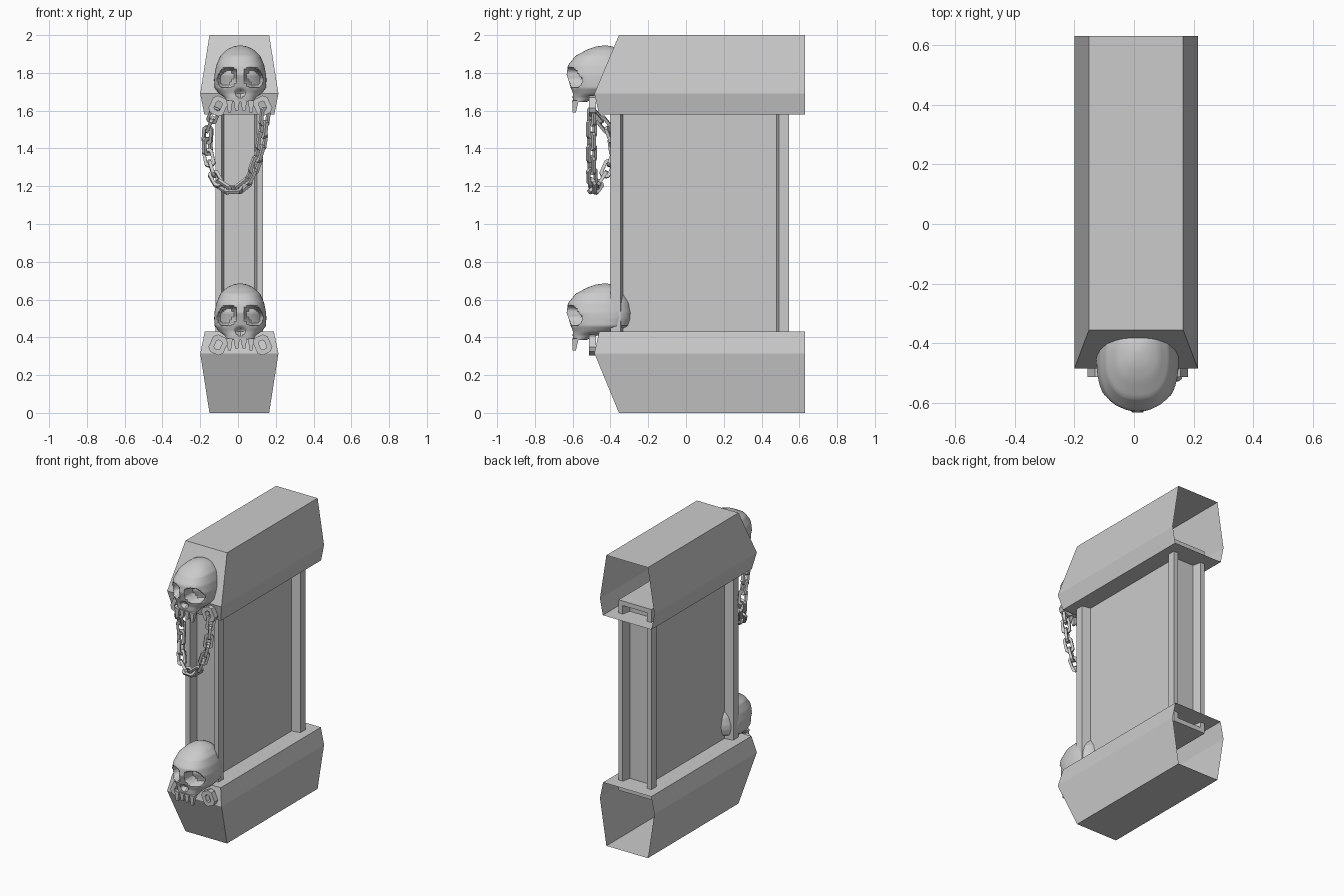
import bpy, bmesh, math
from mathutils import Vector, Matrix

if "Cube" in bpy.data.objects:
    bpy.data.objects.remove(bpy.data.objects["Cube"])

CX = 0.007


def finish(name, bm, smooth=None, fix=True):
    if fix:
        bmesh.ops.recalc_face_normals(bm, faces=bm.faces)
    me = bpy.data.meshes.new(name)
    bm.to_mesh(me)
    bm.free()
    ob = bpy.data.objects.new(name, me)
    bpy.context.collection.objects.link(ob)
    if smooth:
        bpy.context.view_layer.objects.active = ob
        ob.select_set(True)
        bpy.ops.object.shade_smooth_by_angle(angle=math.radians(smooth))
        ob.select_set(False)
    return ob


def box(bm, size, center):
    m = Matrix.Translation(center) @ Matrix.Diagonal((*size, 1))
    return bmesh.ops.create_cube(bm, size=1, matrix=m)["verts"]


# Hollow end blocks, open at the back
def end_block(name, levels, back=0.63):
    bm = bmesh.new()
    rows = [[bm.verts.new((CX + sx * hw, y, z)) for sx, y in
             ((-1, back), (-1, front), (1, front), (1, back))]
            for hw, front, z in levels]
    for a, b in zip(rows, rows[1:]):
        for i in range(3):
            bm.faces.new((a[i], a[i + 1], b[i + 1], b[i]))
    bm.faces.new(rows[0][::-1])
    bm.faces.new(rows[-1])
    finish(name, bm)


end_block("lower_block", [(0.158, -0.355, 0), (0.207, -0.485, 0.315), (0.183, -0.46, 0.43)])
end_block("upper_block", [(0.185, -0.46, 1.58), (0.207, -0.485, 1.69), (0.158, -0.355, 2)])

# Shaft with recessed panels on all four sides
bm = bmesh.new()
box(bm, (0.25, 0.945, 1.31), (CX, 0.0725, 1.015))
bm.faces.ensure_lookup_table()
faces = list(bm.faces)
for axis, border in ((0, 0.075), (1, 0.045)):
    panels = [f for f in faces if abs(f.normal[axis]) > 0.9]
    bmesh.ops.inset_individual(bm, faces=panels, thickness=border)
    bmesh.ops.inset_individual(bm, faces=panels, thickness=0.018, depth=-0.06)
finish("shaft", bm)

# Skull: stacked rounded sections (z, half width, front y, back y)
SECTIONS = [(0.385, 0.07, -0.595, -0.53), (0.41, 0.082, -0.60, -0.47),
            (0.43, 0.112, -0.60, -0.36), (0.46, 0.136, -0.61, -0.30),
            (0.50, 0.138, -0.622, -0.287), (0.53, 0.137, -0.632, -0.285),
            (0.58, 0.127, -0.625, -0.293), (0.63, 0.106, -0.585, -0.32),
            (0.665, 0.07, -0.52, -0.355), (0.68, 0.035, -0.475, -0.39),
            (0.685, 0.008, -0.435, -0.42)]


def section(z):
    for a, b in zip(SECTIONS, SECTIONS[1:]):
        if z <= b[0]:
            t = (z - a[0]) / (b[0] - a[0])
            return [p + (q - p) * t for p, q in zip(a, b)]
    return SECTIONS[-1]


def skull(name, lift):
    bm = bmesh.new()
    seg, rows, cx = 72, [], 0.012
    zs = [0.385 + 0.275 * i / 36 for i in range(37)] + [0.668, 0.675, 0.68, 0.685]
    for z in zs:
        _, hw, front, back = section(z)
        row = []
        for i in range(seg):
            a = math.tau * i / seg
            c, s = math.cos(a), math.sin(a)
            x = hw * math.copysign(abs(c) ** 0.8, c)
            y = (front + back) / 2 + (back - front) / 2 * math.copysign(abs(s) ** 0.85, s)
            if s < 0:
                # slanted eye sockets, nose hole and hollow temples
                u, v = abs(x) - 0.07, z - 0.515
                e = (u / 0.05) ** 2 + ((v + 0.25 * u) / 0.053) ** 2
                n = (x / 0.022) ** 2 + ((z - 0.435) / 0.022) ** 2
                y += 0.07 * min(1, max(0, 1 - e) * 2.6)
                y += 0.03 * min(1, max(0, 1 - n) * 2)
            row.append(bm.verts.new((cx + x, y, z + lift)))
        rows.append(row)
    for a, b in zip(rows, rows[1:]):
        for i in range(seg):
            j = (i + 1) % seg
            bm.faces.new((a[i], a[j], b[j], b[i]))
    bm.faces.new(rows[0][::-1])
    bm.faces.new(rows[-1])
    # Tapered upper teeth
    for k in range(4):
        h = 0.065 if k in (0, 3) else 0.055
        x = cx + (k - 1.5) * 0.038
        verts = box(bm, (0.034, 0.035, h), (x, -0.585, 0.395 - h / 2 + lift))
        for v in verts:
            if v.co.z < 0.36 + lift:
                v.co.x = x + (v.co.x - x) * 0.45
                v.co.y = -0.592 + (v.co.y + 0.585) * 0.5
    finish(name, bm, 40)


skull("lower_skull", 0)
skull("upper_skull", 1.26)


# Chain link: rounded-corner loop with square section, long axis on z
def add_link(bm, matrix, width, length, thick, depth):
    def loop(w, l, y):
        c = w * 0.45
        pts = [(w, l - c), (w - c, l), (c - w, l), (-w, l - c),
               (-w, c - l), (c - w, -l), (w - c, -l), (w, c - l)]
        return [bm.verts.new(matrix @ Vector((x, y, z))) for x, z in pts]
    w, l, d = width / 2, length / 2, depth / 2
    loops = [loop(w, l, -d), loop(w, l, d),
             loop(w - thick, l - thick, d), loop(w - thick, l - thick, -d)]
    for k in range(4):
        a, b = loops[k], loops[(k + 1) % 4]
        for i in range(8):
            j = (i + 1) % 8
            bm.faces.new((a[i], a[j], b[j], b[i]))


# Hanging chain, its left strand swinging back beside the shaft
PATH = [Vector(p) for p in (
    (-0.12, -0.49, 1.60), (-0.16, -0.41, 1.50), (-0.165, -0.375, 1.40),
    (-0.14, -0.42, 1.28), (-0.095, -0.47, 1.20), (-0.03, -0.495, 1.17),
    (0.04, -0.495, 1.20), (0.09, -0.50, 1.30), (0.125, -0.50, 1.42), (0.145, -0.50, 1.60))]
lengths = [(b - a).length for a, b in zip(PATH, PATH[1:])]


def along(s):
    for a, b, l in zip(PATH, PATH[1:], lengths):
        if s <= l:
            return a.lerp(b, s / l)
        s -= l
    return PATH[-1]


bm = bmesh.new()
count = 16
step = sum(lengths) / count
for i in range(count):
    p, q = along(i * step), along((i + 1) * step)
    rot = (q - p).to_track_quat('Z', 'Y').to_matrix().to_4x4()
    roll = Matrix.Rotation(math.radians(35 + 90 * (i % 2)), 4, 'Z')
    add_link(bm, Matrix.Translation((p + q) / 2) @ rot @ roll, 0.058, 0.098, 0.016, 0.018)
finish("hanging_chain", bm)

# Heavy rings at the corners of each skull
for name, z in (("lower_rings", 0.36), ("upper_rings", 1.625)):
    bm = bmesh.new()
    for x, tilt in ((-0.105, 25), (0.13, -25)):
        m = Matrix.Translation((x, -0.495, z)) @ Matrix.Rotation(math.radians(tilt), 4, 'Y')
        add_link(bm, m, 0.085, 0.10, 0.026, 0.036)
    finish(name, bm)
